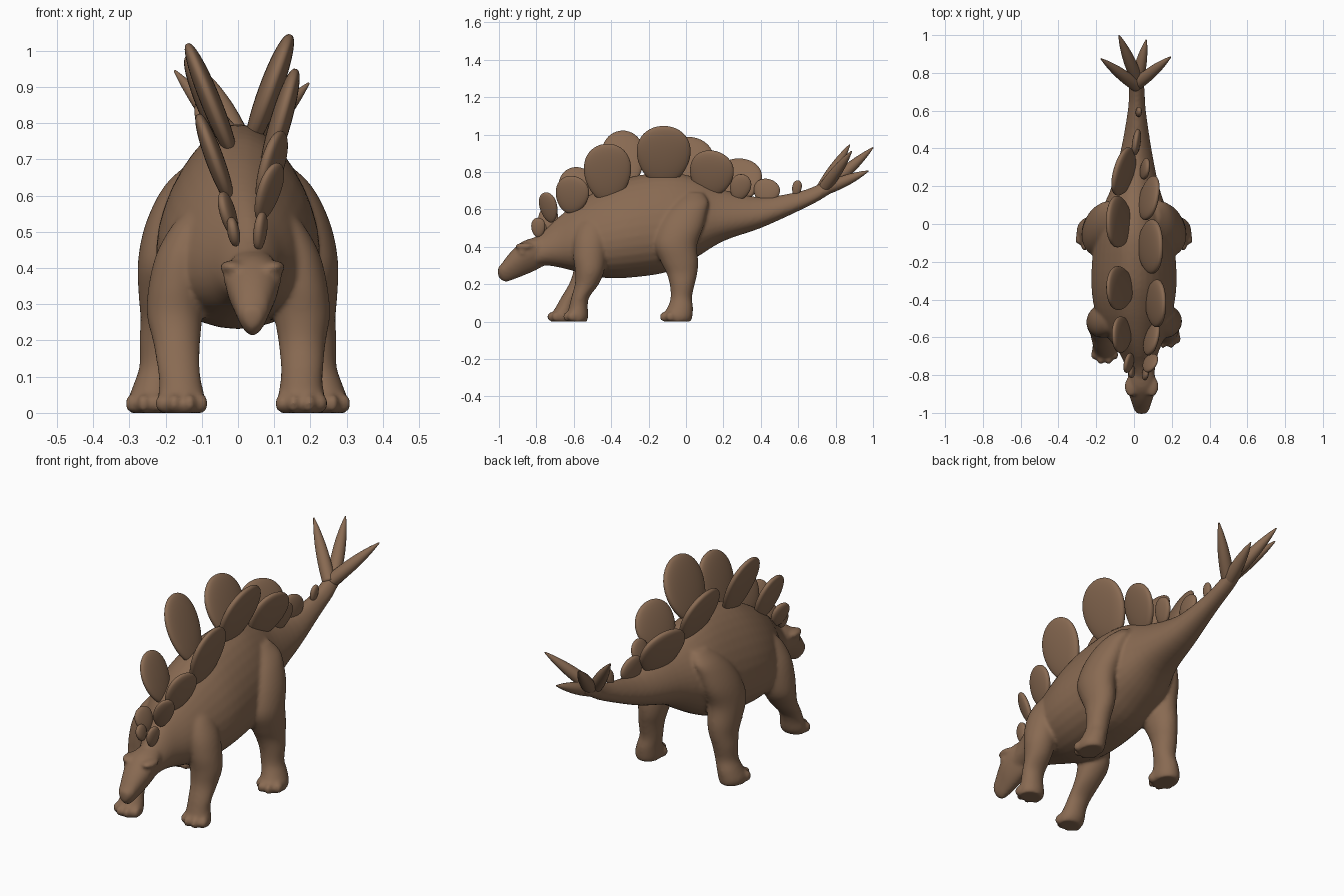
import bpy
import bmesh
from math import sin, cos, pi, copysign
from mathutils import Vector, Matrix

cube = bpy.data.objects.get("Cube")
if cube:
    bpy.data.objects.remove(cube, do_unlink=True)

hide = bpy.data.materials.new("brown hide")
hide.use_nodes = True
COLOUR = (0.25, 0.145, 0.085, 1)
hide.diffuse_color = COLOUR
hide.node_tree.nodes["Principled BSDF"].inputs["Base Color"].default_value = COLOUR


def finish(bm, name):
    """Turn a bmesh into a smooth-shaded object."""
    bmesh.ops.recalc_face_normals(bm, faces=bm.faces)
    for face in bm.faces:
        face.smooth = True
    mesh = bpy.data.meshes.new(name)
    bm.to_mesh(mesh)
    bm.free()
    mesh.materials.append(hide)
    obj = bpy.data.objects.new(name, mesh)
    bpy.context.collection.objects.link(obj)
    return obj


def smooth_rows(rows, steps=4):
    """Catmull-Rom interpolation between the key cross-sections."""
    pts = [Vector(r) for r in rows]
    out = []
    for i in range(len(pts) - 1):
        a, b, c, d = pts[max(i - 1, 0)], pts[i], pts[i + 1], pts[min(i + 2, len(pts) - 1)]
        for s in range(steps):
            t = s / steps
            out.append(b + (c - a) * t / 2 + (a * 2 - b * 5 + c * 4 - d) * t * t / 2
                       + (b * 3 - a - c * 3 + d) * t ** 3 / 2)
    return out + [pts[-1]]


def loft(bm, rows, ring, sides=32):
    """Bridge the rings made from each row and cap both ends."""
    rings = [[bm.verts.new(ring(r, 2 * pi * k / sides)) for k in range(sides)]
             for r in smooth_rows(rows)]
    for p, q in zip(rings, rings[1:]):
        for k in range(sides):
            n = (k + 1) % sides
            bm.faces.new((p[k], p[n], q[n], q[k]))
    bm.faces.new(rings[0])
    bm.faces.new(rings[-1])


def trunk_ring(pear):
    # Upright section; a positive pear value narrows the top
    def ring(r, a):
        x, y, low, high, w = r
        return (x + w * cos(a) * (1 - pear * sin(a)), y,
                (low + high) / 2 + (high - low) / 2 * sin(a))
    return ring


def ball(bm, centre, radii):
    mat = Matrix.Translation(centre) @ Matrix.Diagonal((*radii, 1))
    bmesh.ops.create_uvsphere(bm, u_segments=16, v_segments=10, radius=1, matrix=mat)


body = bmesh.new()

# Tail, trunk and neck: x, y, bottom, top, half width
loft(body, [
    (.012, .83, .72, .77, .024), (.012, .75, .67, .755, .038),
    (.015, .7, .64, .73, .041), (.015, .6, .59, .695, .047),
    (.012, .4, .5, .665, .078), (.007, .2, .43, .705, .122),
    (0, .05, .34, .77, .175), (0, -.1, .265, .798, .207),
    (0, -.3, .235, .772, .22), (0, -.45, .235, .712, .203),
    (.01, -.58, .265, .635, .158), (.025, -.68, .29, .56, .102),
    (.035, -.76, .3, .485, .076), (.04, -.83, .29, .44, .06),
], trunk_ring(.24))

# Wedge-shaped head, wider at the brow than the jaw
loft(body, [
    (.04, -.74, .31, .45, .05), (.04, -.8, .275, .45, .068),
    (.04, -.87, .245, .43, .072), (.04, -.92, .225, .39, .059),
    (.04, -.96, .212, .345, .046), (.04, -.985, .22, .31, .038),
    (.04, -1.005, .24, .29, .022),
], trunk_ring(-.3))
for side in (-1, 1):
    ball(body, (.04 + side * .055, -.86, .402), (.036, .055, .02))   # brow
    ball(body, (.04 + side * .066, -.875, .37), (.016, .022, .018))  # eye

# Legs: x, y, z, half width, half depth
HIND = [
    (.24, -.045, 0, .058, .072), (.24, -.045, .03, .065, .08),
    (.23, -.03, .08, .058, .067), (.217, -.025, .13, .055, .057),
    (.212, -.02, .2, .06, .067), (.203, -.022, .26, .066, .083),
    (.2, -.035, .32, .074, .1), (.197, -.055, .41, .08, .115),
    (.185, -.03, .5, .077, .122), (.165, .0, .58, .066, .11),
    (.14, .03, .64, .052, .09), (.105, .04, .69, .03, .05),
]
FORE = [
    (.175, -.58, 0, .06, .05), (.175, -.58, .03, .067, .058),
    (.175, -.575, .08, .059, .05), (.177, -.565, .13, .059, .048),
    (.177, -.53, .2, .066, .064), (.177, -.515, .27, .077, .078),
    (.17, -.515, .35, .077, .088), (.155, -.51, .44, .07, .088),
    (.13, -.5, .52, .05, .07), (.1, -.48, .57, .03, .04),
]


def leg(rows, side, stride, tuck):
    """One leg with four toes; stride and tuck move the foot forward and inward."""
    rows = [(side * (x - tuck * max(0, 1 - z / .3)), y - stride * max(0, 1 - z / .3), z, w, d)
            for x, y, z, w, d in rows]
    loft(body, rows, lambda r, a: (r[0] + r[3] * cos(a), r[1] + r[4] * sin(a), r[2]))
    x, y, z, w, d = rows[1]
    for k in range(4):
        a = -pi / 2 + (k - 1.5) * .7
        ball(body, (x + w * .93 * cos(a), y + d * .95 * sin(a), .026), (.019, .026, .027))


leg(HIND, 1, 0, 0)
leg(HIND, -1, 0, 0)
leg(FORE, 1, 0, 0)
leg(FORE, -1, .095, .022)

# Fuse the body parts into one skin
body_obj = finish(body, "body")
remesh = body_obj.modifiers.new("fuse", "REMESH")
remesh.mode = 'VOXEL'
remesh.voxel_size = .009
remesh.use_smooth_shade = True
relax = body_obj.modifiers.new("relax", "SMOOTH")
relax.factor = .5
relax.iterations = 7


def frame(base, tip):
    """Matrix with local z from base to tip and local y along the back."""
    z = (tip - base).normalized()
    x = Vector((0, 1, 0)).cross(z).normalized()
    rot = Matrix((x, z.cross(x), z)).transposed().to_4x4()
    return Matrix.Translation((base + tip) / 2) @ rot


def plate(name, y, base, tip, width, lean=0, twist=0):
    """Egg-shaped, blunt-rimmed back plate; base and tip are (x, z)."""
    a, b = Vector((base[0], y, base[1])), Vector((tip[0], y + lean, tip[1]))
    bm = bmesh.new()
    bmesh.ops.create_uvsphere(bm, u_segments=48, v_segments=24, radius=1)
    for v in bm.verts:
        v.co.x = copysign(abs(v.co.x) ** .8, v.co.x)
        v.co.y *= 1 + .15 * v.co.z
    size = ((.012 + width * .07), width / 2, (b - a).length / 2)
    bm.transform(frame(a, b) @ Matrix.Rotation(twist, 4, 'Z') @ Matrix.Diagonal((*size, 1)))
    finish(bm, name)


# Alternating plates: y, base, tip, width, lean, twist
LEFT = [
    (-.79, (.055, .45), (.068, .555), .075, 0, -.2),
    (-.72, (.06, .53), (.11, .69), .105, -.03, -.5),
    (-.63, (.06, .58), (.125, .775), .18, .04, -.25),
    (-.42, (.07, .64), (.16, .95), .25),
    (-.125, (.03, .73), (.145, 1.045), .285, .01),
    (.11, (.03, .67), (.125, .91), .235, .05, -.2),
    (.27, (.04, .65), (.075, .785), .11, .04, -.1),
    (.585, (.02, .67), (.03, .755), .05, .015),
]
RIGHT = [
    (-.78, (-.005, .46), (-.02, .54), .07),
    (-.73, (-.01, .49), (-.045, .61), .105, -.01, -.2),
    (-.58, (-.02, .58), (-.11, .825), .19, -.01),
    (-.345, (-.01, .70), (-.14, 1.02), .23, .01),
    (-.01, (-.02, .70), (-.14, .985), .27, .04),
    (.25, (-.01, .63), (-.095, .87), .26, .05, -.25),
    (.41, (.015, .63), (.01, .76), .14, .04, -.15),
]
for label, plates in (("left", LEFT), ("right", RIGHT)):
    for i, spec in enumerate(plates):
        plate(f"{label}_back_plate_{i + 1}", *spec)


def spike(name, base, tip):
    """Tapered tail spike with a full base."""
    a, b = Vector(base), Vector(tip)
    bm = bmesh.new()
    half = (b - a).length / 2
    rows = [(0, 0, (2 * t - 1) * half, .034 * (1 - t ** 1.9) * (.85 + .35 * t) + .003)
            for t in (0, .2, .4, .6, .8, .93, 1)]
    loft(bm, rows, lambda r, k: (r[3] * cos(k), r[3] * sin(k), r[2]), 20)
    bm.transform(frame(a, b))
    finish(bm, name)


# Two pairs of tail spikes
spike("left_side_spike", (.015, .74, .715), (.195, .885, .91))
spike("right_side_spike", (.015, .73, .715), (-.175, .875, .945))
spike("left_end_spike", (.015, .75, .71), (.065, .975, .805))
spike("right_end_spike", (.01, .78, .735), (-.08, 1, .93))
